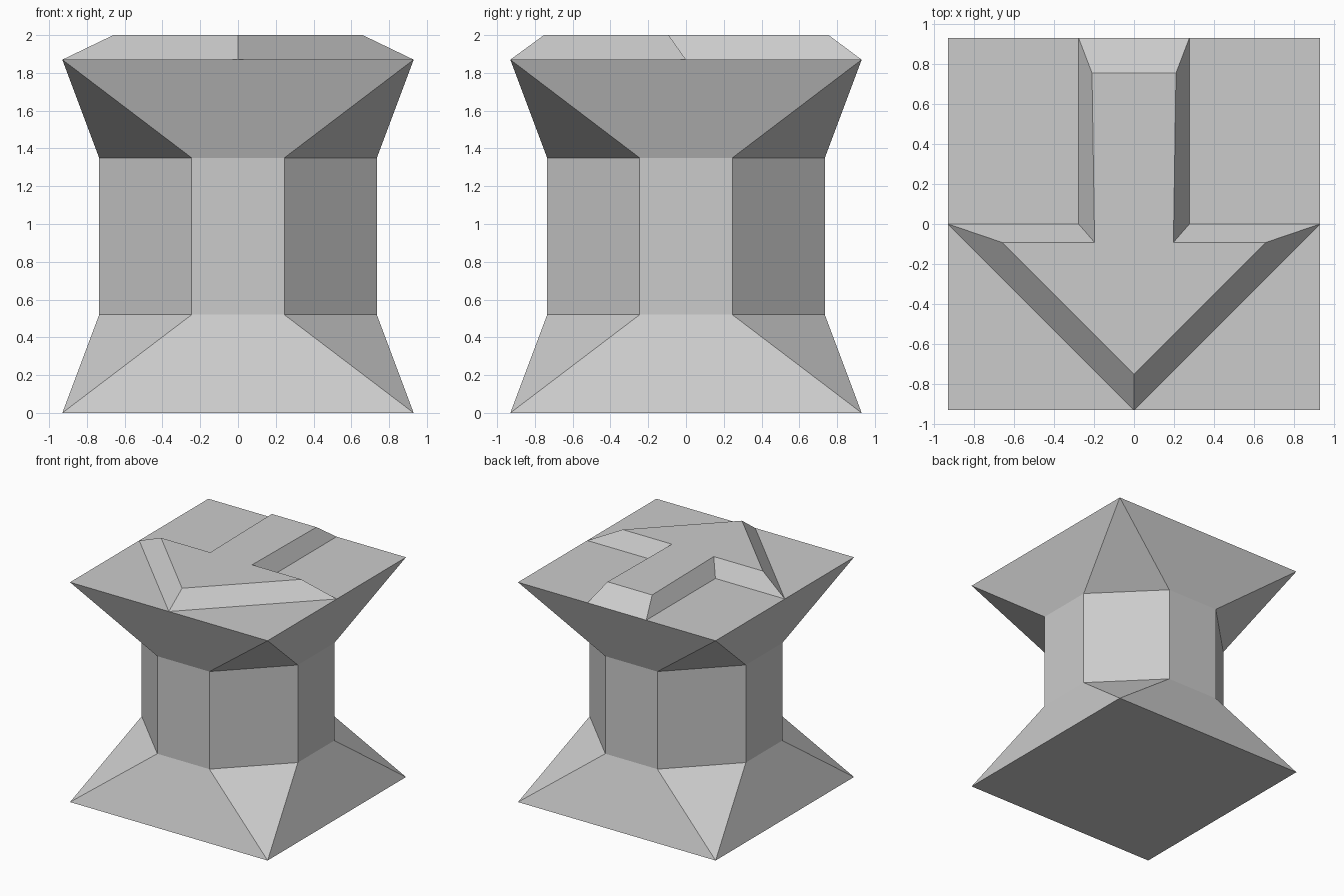
import bpy
import bmesh

cube = bpy.data.objects.get("Cube")
if cube:
    bpy.data.objects.remove(cube, do_unlink=True)

# Single stone grey colour
stone = bpy.data.materials.new("stone_grey")
stone.use_nodes = True
colour = (0.6, 0.6, 0.6, 1)
stone.diffuse_color = colour
stone.node_tree.nodes["Principled BSDF"].inputs["Base Color"].default_value = colour

HALF, WAIST, FLAT = 0.93, 0.735, 0.245
LOW, HIGH, RIM, TOP = 0.52, 1.35, 1.87, 2.0


def finish(bm, name):
    bmesh.ops.remove_doubles(bm, verts=bm.verts, dist=0.0005)
    mesh = bpy.data.meshes.new(name)
    bm.to_mesh(mesh)
    bm.free()
    mesh.materials.append(stone)
    obj = bpy.data.objects.new(name, mesh)
    bpy.context.collection.objects.link(obj)
    return obj


def ring(bm, points, z):
    return [bm.verts.new((x, y, z)) for x, y in points]


def mirrored(half):
    """Close a right-hand outline with its left-hand reflection."""
    return half + [(-x, y) for x, y in reversed(half) if x > 0]


# Body: square foot, eight-sided waist, square flared head
square = [(-HALF, -HALF), (HALF, -HALF), (HALF, HALF), (-HALF, HALF)]
octagon = [(-FLAT, -WAIST), (FLAT, -WAIST), (WAIST, -FLAT), (WAIST, FLAT),
           (FLAT, WAIST), (-FLAT, WAIST), (-WAIST, FLAT), (-WAIST, -FLAT)]
bm = bmesh.new()
foot, rim = ring(bm, square, 0), ring(bm, square, RIM)
lower, upper = ring(bm, octagon, LOW), ring(bm, octagon, HIGH)
bm.faces.new(foot[::-1])
for i in range(8):
    j = (i + 1) % 8
    bm.faces.new((lower[i], lower[j], upper[j], upper[i]))
for i in range(4):
    j, a, b, c = (i + 1) % 4, 2 * i, 2 * i + 1, (2 * i + 2) % 8
    bm.faces.new((foot[i], foot[j], lower[b], lower[a]))
    bm.faces.new((foot[j], lower[c], lower[b]))
    bm.faces.new((rim[j], rim[i], upper[a], upper[b]))
    bm.faces.new((rim[j], upper[b], upper[c]))

# Flat corners of the head, left open beneath the arrow
STEM = 0.277
front_corner = [(0, -HALF), (HALF, -HALF), (HALF, 0)]
back_corner = [(HALF, 0), (HALF, HALF), (STEM, HALF), (STEM, 0)]
for corner in (front_corner, back_corner):
    bm.faces.new(ring(bm, corner, RIM))
    bm.faces.new(ring(bm, [(-x, y) for x, y in reversed(corner)], RIM))
finish(bm, "pedestal_body")

# Raised arrow with bevelled sides, pointing to the front
base = mirrored([(0, -HALF), (HALF, 0), (STEM, 0), (STEM, HALF)])
crest = mirrored([(0, -0.752), (0.66, -0.092), (0.197, -0.092), (0.21, 0.755)])
bm = bmesh.new()
bottom, top = ring(bm, base, RIM), ring(bm, crest, TOP)
for i in range(len(base)):
    j = (i + 1) % len(base)
    bm.faces.new((bottom[i], bottom[j], top[j], top[i]))
bm.faces.new(top)
finish(bm, "raised_arrow")
